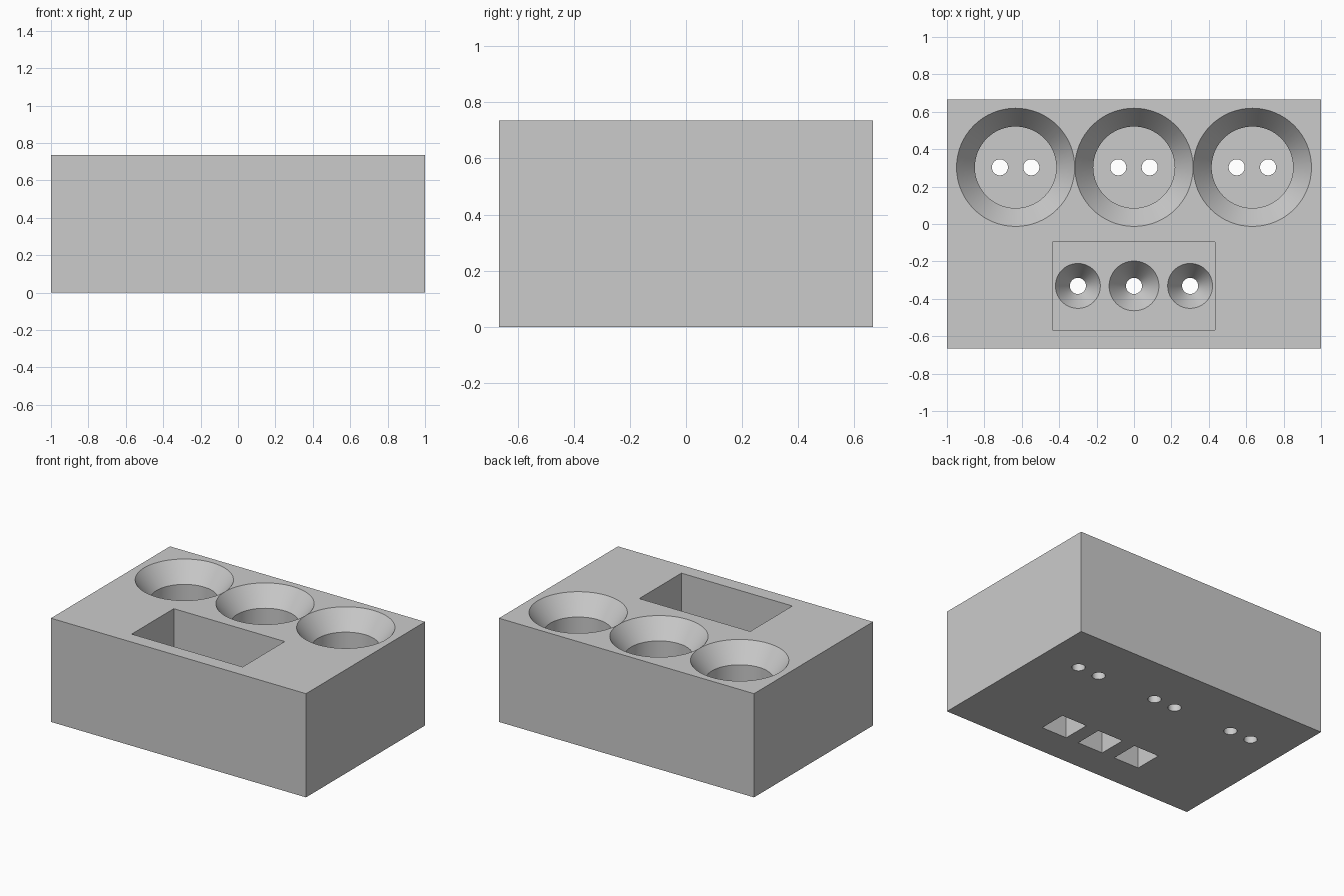
import bpy, math

cube = bpy.data.objects.get("Cube")
if cube:
    bpy.data.objects.remove(cube, do_unlink=True)

HEIGHT = 0.735
BOWL_Y, BOWL_STEP, BOWL_FLOOR = 0.303, 0.633, 0.2
POCKET_Y, POCKET_FLOOR = -0.331, 0.4
PIN_R = 0.043


def make_object(name, verts, faces):
    mesh = bpy.data.meshes.new(name)
    mesh.from_pydata(verts, [], faces)
    obj = bpy.data.objects.new(name, mesh)
    bpy.context.collection.objects.link(obj)
    return obj


def box(name, x, y, z0, z1, sx, sy):
    bpy.ops.mesh.primitive_cube_add(size=1, location=(x, y, (z0 + z1) / 2))
    obj = bpy.context.object
    obj.name = name
    obj.scale = (sx, sy, z1 - z0)
    bpy.ops.object.transform_apply(location=True, rotation=False, scale=True)
    return obj


def turned(name, x, y, profile, n=64):
    """Closed solid of revolution from (radius, z) pairs, bottom to top."""
    verts = [(x + r * math.cos(2 * math.pi * i / n),
              y + r * math.sin(2 * math.pi * i / n), z)
             for r, z in profile for i in range(n)]
    faces = [(k * n + i, k * n + (i + 1) % n,
              (k + 1) * n + (i + 1) % n, (k + 1) * n + i)
             for k in range(len(profile) - 1) for i in range(n)]
    faces.append(tuple(reversed(range(n))))
    faces.append(tuple(range((len(profile) - 1) * n, len(profile) * n)))
    return make_object(name, verts, faces)


# Solid block
block = box("block", 0, 0, 0, HEIGHT, 2, 1.333)
cutters = []

# Three flared round wells, each with two pin holes through the floor
for k in (-1, 0, 1):
    x = k * BOWL_STEP
    cutters.append(turned("round_well_cutter", x, BOWL_Y, [
        (0.218, BOWL_FLOOR), (0.218, HEIGHT - 0.134),
        (0.316, HEIGHT), (0.316, HEIGHT + 0.1)]))
    for side in (-1, 1):
        cutters.append(turned("pin_hole_cutter", x + side * 0.084, BOWL_Y,
                              [(PIN_R, -0.1), (PIN_R, BOWL_FLOOR + 0.05)], 32))

# Rectangular pocket in the top
cutters.append(box("pocket_cutter", -0.002, POCKET_Y,
                   POCKET_FLOOR, HEIGHT + 0.1, 0.87, 0.472))

# Funnels in the pocket floor, with square recesses below
for x, r in ((-0.3, 0.12), (0, 0.133), (0.3, 0.12)):
    cutters.append(turned("funnel_cutter", x, POCKET_Y, [
        (PIN_R, 0.1), (PIN_R, POCKET_FLOOR - 0.13),
        (r, POCKET_FLOOR), (r, POCKET_FLOOR + 0.05)]))
    cutters.append(box("square_recess_cutter", x, -0.335, -0.1, 0.2, 0.2, 0.2))

# Carve the block
bpy.ops.object.select_all(action='DESELECT')
block.select_set(True)
bpy.context.view_layer.objects.active = block
for cutter in cutters:
    mod = block.modifiers.new("carve", 'BOOLEAN')
    mod.operation = 'DIFFERENCE'
    mod.solver = 'EXACT'
    mod.object = cutter
    bpy.ops.object.modifier_apply(modifier=mod.name)
for cutter in cutters:
    bpy.data.objects.remove(cutter, do_unlink=True)

# Plain grey finish
grey = bpy.data.materials.new("plain_grey")
grey.use_nodes = True
colour = (0.6, 0.6, 0.6, 1)
grey.diffuse_color = colour
grey.node_tree.nodes["Principled BSDF"].inputs["Base Color"].default_value = colour
block.data.materials.clear()
block.data.materials.append(grey)
bpy.ops.object.shade_smooth_by_angle(angle=math.radians(25))
